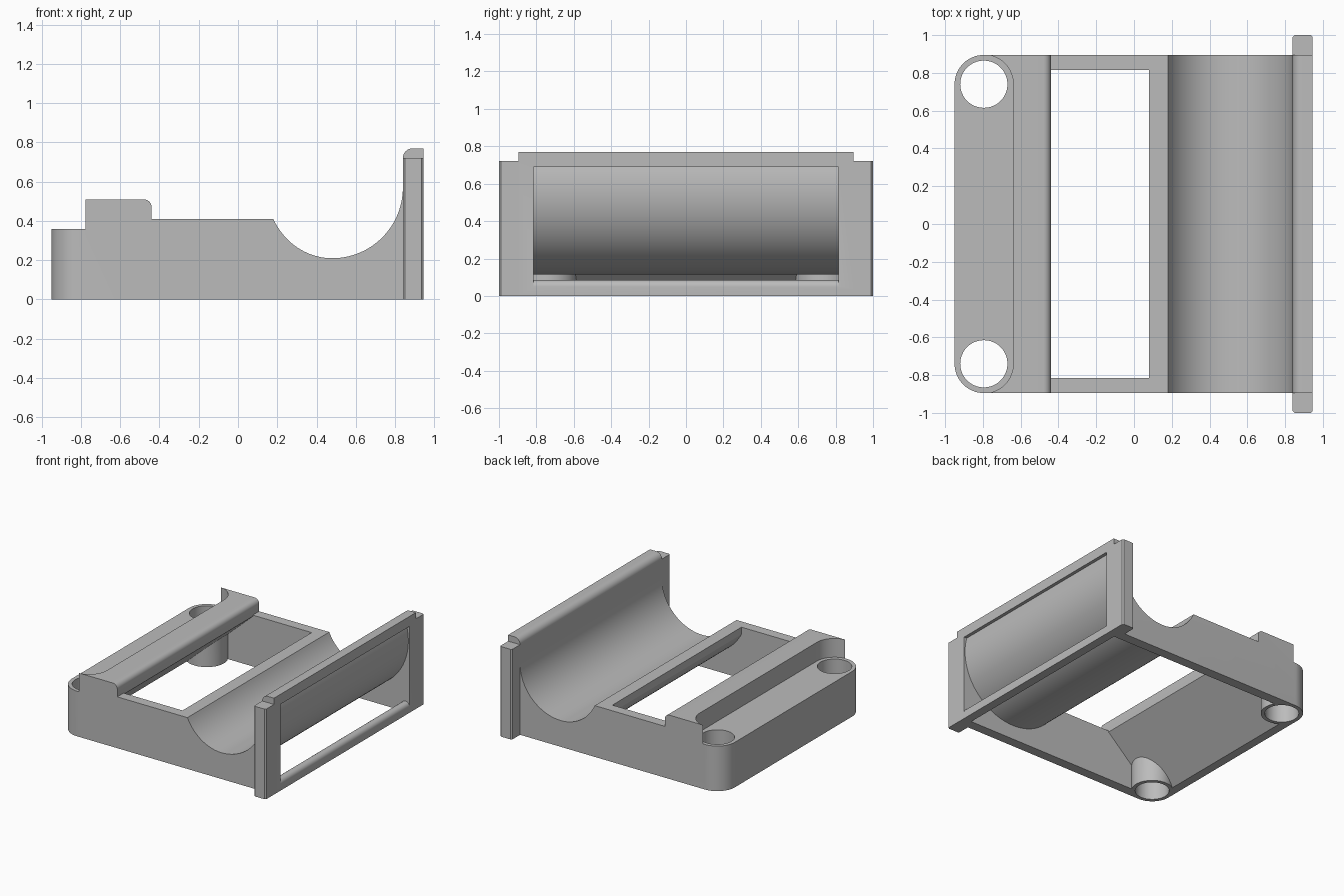
import bpy, bmesh, math

cube = bpy.data.objects.get("Cube")
if cube:
    bpy.data.objects.remove(cube)

grey = bpy.data.materials.new("plain grey")
grey.use_nodes = True
colour = (0.5, 0.5, 0.5, 1)
grey.diffuse_color = colour
grey.node_tree.nodes["Principled BSDF"].inputs["Base Color"].default_value = colour


def arc(cx, cy, rx, start, end, steps=12, ry=None):
    """Points on an arc, angles in degrees."""
    angles = [math.radians(start + (end - start) * i / steps) for i in range(steps + 1)]
    return [(cx + rx * math.cos(a), cy + (ry or rx) * math.sin(a)) for a in angles]


def prism(name, points, low, high, axis):
    """Extrude a profile: XZ points along y, or XY points along z."""
    bm = bmesh.new()
    place = (lambda p: (p[0], low, p[1])) if axis == "y" else (lambda p: (p[0], p[1], low))
    face = bm.faces.new([bm.verts.new(place(p)) for p in points])
    moved = bmesh.ops.extrude_face_region(bm, geom=[face])["geom"]
    shift = (0, high - low, 0) if axis == "y" else (0, 0, high - low)
    bmesh.ops.translate(bm, vec=shift, verts=[v for v in moved if isinstance(v, bmesh.types.BMVert)])
    bmesh.ops.recalc_face_normals(bm, faces=bm.faces)
    mesh = bpy.data.meshes.new(name)
    bm.to_mesh(mesh)
    bm.free()
    mesh.materials.append(grey)
    obj = bpy.data.objects.new(name, mesh)
    bpy.context.collection.objects.link(obj)
    return obj


def combine(target, other, operation):
    """Apply a boolean and discard the helper."""
    mod = target.modifiers.new("cut", "BOOLEAN")
    mod.operation, mod.object, mod.solver = operation, other, "EXACT"
    bpy.context.view_layer.objects.active = target
    bpy.ops.object.modifier_apply(modifier=mod.name)
    bpy.data.objects.remove(other)


HALF = 0.895            # half depth of the body
BOSS_X, BOSS_Y, BOSS_R = -0.795, 0.74, 0.155
CRADLE = (0.48, 0.57)   # centre of the cradle curve

# Body: side profile with ridge, deck, cradle and back plate
outline = [(-0.95, 0), (-0.95, 0.36), (-0.81, 0.36), (-0.81, 0.51)]
outline += arc(-0.48, 0.47, 0.04, 90, 0, 8)
outline += [(-0.44, 0.41)]
outline += arc(*CRADLE, 0.335, 206.4, 270, 20, ry=0.36)
outline += arc(*CRADLE, 0.36, 270, 360, 28)[1:]
outline += arc(0.89, 0.72, 0.05, 180, 90, 8)
outline += [(0.945, 0.77), (0.945, 0)]
body = prism("cradle_bracket", outline, -HALF, HALF, "y")

# Rounded corners at the boss end
plan = arc(BOSS_X, BOSS_Y, BOSS_R, 90, 180, 16) + arc(BOSS_X, -BOSS_Y, BOSS_R, 180, 270, 16)
plan += [(1.2, -HALF), (1.2, HALF)]
combine(body, prism("footprint", plan, -0.1, 1, "z"), "INTERSECT")

# Seat cut into the ridge around both bosses
seat = arc(BOSS_X, BOSS_Y, BOSS_R + 0.001, 0, 180, 32) + arc(BOSS_X, -BOSS_Y, BOSS_R + 0.001, 180, 360, 32)
combine(body, prism("boss_seat", seat, 0.36, 0.8, "z"), "DIFFERENCE")

# Back plate with side flanges
flange = [(0.85, -1), (0.935, -1), (0.945, -0.99), (0.945, 0.99), (0.935, 1), (0.85, 1), (0.84, 0.99), (0.84, -0.99)]
combine(body, prism("flange_plate", flange, 0, 0.72, "z"), "UNION")

# Hollow underside, deck opening and plate window, leaving a round bottom bar
hollow = [(-0.99, -0.1), (-0.44, 0.4), (-0.44, 0.8), (0.08, 0.8)]
hollow += arc(*CRADLE, 0.455, 208.5, 375.3, 48)
hollow += [(1.1, 0.69), (1.1, 0.05)]
hollow += arc(0.91, 0.05, 0.035, 0, 180, 12)
hollow += [(0.875, -0.1)]
combine(body, prism("hollow", hollow, -0.815, 0.815, "y"), "DIFFERENCE")

# Screw bosses and their through holes
for side in (-1, 1):
    boss = arc(BOSS_X, side * BOSS_Y, 0.154, 0, 360, 48)[:-1]
    combine(body, prism("boss", boss, 0, 0.3, "z"), "UNION")
    hole = arc(BOSS_X, side * BOSS_Y, 0.125, 0, 360, 48)[:-1]
    combine(body, prism("hole", hole, -0.1, 0.8, "z"), "DIFFERENCE")

# Smooth curves, sharp edges
bpy.ops.object.select_all(action="DESELECT")
body.select_set(True)
bpy.context.view_layer.objects.active = body
bpy.ops.object.shade_smooth_by_angle(angle=math.radians(25))
